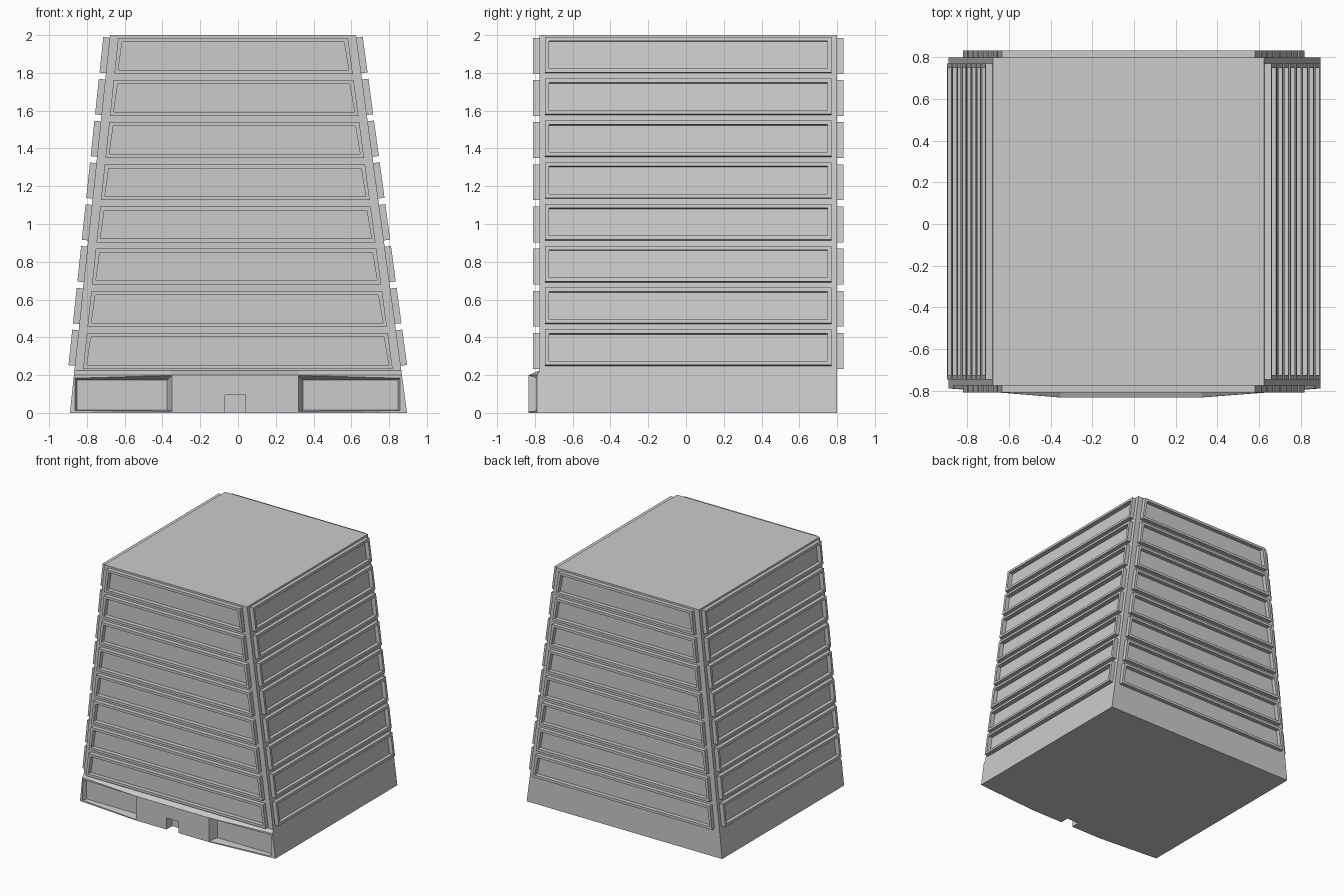
import bpy, bmesh
from mathutils import Vector

if "Cube" in bpy.data.objects:
    bpy.data.objects.remove(bpy.data.objects["Cube"])

FLOORS = 8
FRONT, BACK = -0.775, 0.80


def left_x(z):
    return -0.89 + 0.106 * z


def right_x(z):
    return 0.895 - 0.135 * z


def make_object(name, verts, faces):
    mesh = bpy.data.meshes.new(name)
    bm = bmesh.new()
    vs = [bm.verts.new(v) for v in verts]
    for f in faces:
        bm.faces.new([vs[i] for i in f])
    bmesh.ops.recalc_face_normals(bm, faces=bm.faces)
    bm.to_mesh(mesh)
    bm.free()
    obj = bpy.data.objects.new(name, mesh)
    bpy.context.collection.objects.link(obj)
    return obj


def loft(name, rings):
    """Closed solid through rings with equal point counts."""
    n = len(rings[0])
    verts = [p for r in rings for p in r]
    faces = [tuple(range(n)), tuple(range(len(verts) - n, len(verts)))]
    for k in range(len(rings) - 1):
        for i in range(n):
            j = (i + 1) % n
            faces.append((k * n + i, k * n + j, (k + 1) * n + j, (k + 1) * n + i))
    return make_object(name, verts, faces)


def frame(name, corners, inset, depth):
    """Raised rectangular border; corners run round the opening, bottom edge first."""
    a, b, c, d = [Vector(p) for p in corners]
    u = (b - a).normalized()
    w = (d - a + c - b).normalized()
    n = u.cross(w).normalized()
    inner = [a + (u + w) * inset, b + (w - u) * inset,
             c - (u + w) * inset, d + (u - w) * inset]
    outer = [a, b, c, d]
    sink = n * 0.003
    loops = [[p - sink for p in outer], [p + n * depth for p in outer],
             [p + n * depth for p in inner], [p - sink for p in inner]]
    verts = [p for lp in loops for p in lp]
    faces = []
    for k in range(4):
        m = (k + 1) % 4
        for i in range(4):
            j = (i + 1) % 4
            faces.append((k * 4 + i, k * 4 + j, m * 4 + j, m * 4 + i))
    return make_object(name, verts, faces)


# tapered tower with a bowed ground-floor front
def outline(z, y_mid, y_end):
    xl, xr = left_x(z), right_x(z)
    xs = 1 - 0.08 * z
    return [(xl, y_end, z), (-0.36 * xs, y_mid, z), (0.33 * xs, y_mid, z),
            (xr, y_end, z), (xr, BACK, z), (xl, BACK, z)]


tower = loft("tower_body", [outline(0, -0.833, -0.79), outline(0.2, -0.833, -0.79),
                            outline(0.225, FRONT, FRONT), outline(2.0, FRONT, FRONT)])


# ground-floor recesses and doorway, cut from the tower
def cut(name, x0, x1, z0, z1, back, taper):
    def rect(y, t):
        return [(x0 + t, y, z0 + t * 0.3), (x1 - t, y, z0 + t * 0.3),
                (x1 - t, y, z1 - t), (x0 + t, y, z1 - t)]
    cutter = loft(name, [rect(-0.9, 0), rect(-0.832, 0), rect(back, taper)])
    cutter.hide_render = True
    mod = tower.modifiers.new(name, 'BOOLEAN')
    mod.operation = 'DIFFERENCE'
    mod.solver = 'EXACT'
    mod.object = cutter
    bpy.context.view_layer.objects.active = tower
    bpy.ops.object.modifier_apply(modifier=name)
    bpy.data.objects.remove(cutter)


cut("left_recess", -0.878, -0.35, 0.008, 0.198, -0.76, 0.025)
cut("right_recess", 0.32, 0.872, 0.008, 0.198, -0.76, 0.025)
cut("doorway", -0.07, 0.04, -0.02, 0.095, -0.76, 0.0)

# window frames on all four sides of every floor
for i in range(FLOORS):
    z0 = 0.233 + i * 0.2232
    z1 = z0 + 0.19
    e = 0.045
    frame(f"front_window_frame_{i + 1}",
          [(left_x(z0) + e, FRONT, z0), (right_x(z0) - e, FRONT, z0),
           (right_x(z1) - e, FRONT, z1), (left_x(z1) + e, FRONT, z1)], 0.021, 0.035)
    frame(f"back_window_frame_{i + 1}",
          [(right_x(z0) - e, BACK, z0), (left_x(z0) + e, BACK, z0),
           (left_x(z1) + e, BACK, z1), (right_x(z1) - e, BACK, z1)], 0.021, 0.033)
    z0 = 0.249 + i * 0.2213
    z1 = z0 + 0.188
    y0, y1 = -0.746, 0.77
    frame(f"right_window_frame_{i + 1}",
          [(right_x(z0), y0, z0), (right_x(z0), y1, z0),
           (right_x(z1), y1, z1), (right_x(z1), y0, z1)], 0.021, 0.034)
    frame(f"left_window_frame_{i + 1}",
          [(left_x(z0), y1, z0), (left_x(z0), y0, z0),
           (left_x(z1), y0, z1), (left_x(z1), y1, z1)], 0.021, 0.034)
